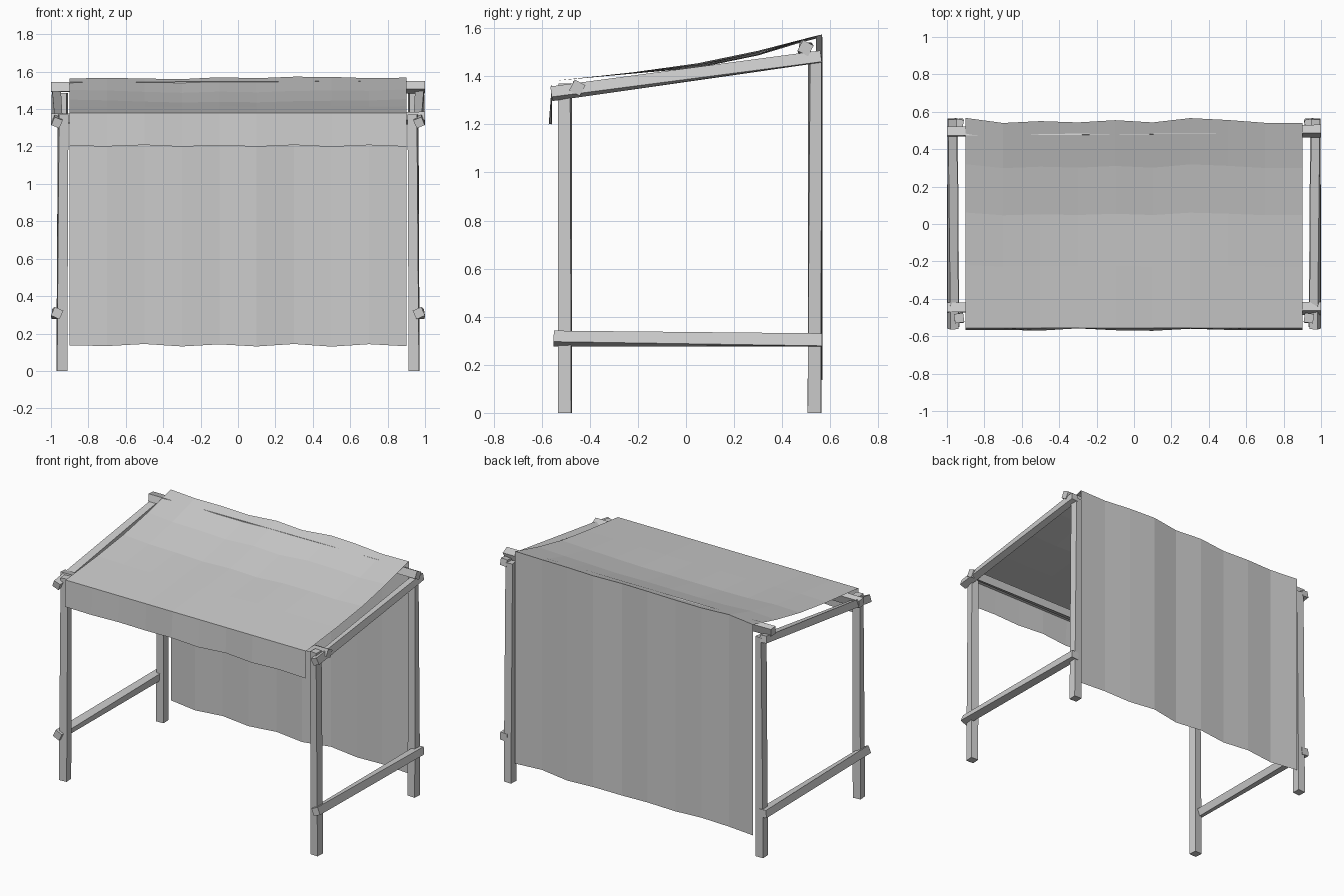
import bpy, bmesh, math
from mathutils import Vector

if "Cube" in bpy.data.objects:
    bpy.data.objects.remove(bpy.data.objects["Cube"])


def make_object(name, bm):
    bmesh.ops.recalc_face_normals(bm, faces=bm.faces)
    mesh = bpy.data.meshes.new(name)
    bm.to_mesh(mesh)
    bm.free()
    ob = bpy.data.objects.new(name, mesh)
    bpy.context.collection.objects.link(ob)
    return ob


def beam(name, start, end, size0=0.055, size1=0.055, roll0=0, roll1=0):
    """Rough four-sided timber whose ends may be rolled differently."""
    a, b = Vector(start), Vector(end)
    d = (b - a).normalized()
    ref = Vector((0, 1, 0)) if abs(d.z) > 0.8 else Vector((0, 0, 1))
    u = d.cross(ref).normalized()
    v = u.cross(d)
    bm = bmesh.new()
    rings = []
    for p, size, roll in ((a, size0, roll0), (b, size1, roll1)):
        ring = []
        for k in range(4):
            t = math.radians(45 + 90 * k + roll)
            r = size * math.sqrt(0.5)
            ring.append(bm.verts.new(p + u * r * math.cos(t) + v * r * math.sin(t)))
        rings.append(ring)
    for k in range(4):
        j = (k + 1) % 4
        bm.faces.new((rings[0][k], rings[0][j], rings[1][j], rings[1][k]))
    bm.faces.new(rings[0])
    bm.faces.new(rings[1])
    return make_object(name, bm)


def cloth(name, rows):
    """Single-layer cloth lofted through rows of points."""
    bm = bmesh.new()
    grid = [[bm.verts.new(p) for p in row] for row in rows]
    for r0, r1 in zip(grid, grid[1:]):
        for i in range(len(r0) - 1):
            bm.faces.new((r0[i], r0[i + 1], r1[i + 1], r1[i]))
    return make_object(name, bm)


# Posts and side rails, left and right
for s, side in ((-1, "left"), (1, "right")):
    beam(f"front_post_{side}", (s * 0.942, -0.503, 0), (s * 0.935, -0.503, 1.37),
         0.055, 0.050, 4 * s, 8 * s)
    beam(f"back_post_{side}", (s * 0.942, 0.535, 0), (s * 0.937, 0.536, 1.485),
         0.055, 0.048, 3 * s, -10 * s)
    beam(f"lower_rail_{side}", (s * 0.967, -0.55, 0.309), (s * 0.970, 0.565, 0.303),
         0.050, 0.052, 24 * s, 4 * s)
    beam(f"roof_rail_{side}", (s * 0.968, -0.56, 1.327), (s * 0.972, 0.562, 1.482),
         0.047, 0.047, 22 * s, 4 * s)

# Cross beams carrying the roof cloth
beam("front_cross_beam", (-1, -0.447, 1.349), (1, -0.452, 1.352), 0.05, 0.05, 4, 28)
beam("back_cross_beam", (-1, 0.495, 1.517), (1, 0.497, 1.517), 0.05, 0.05, 4, 28)

# Cloth edges, ten columns across
xs = [-0.9 + 0.2 * i for i in range(10)]
back_y = [0.567, 0.54, 0.55, 0.543, 0.555, 0.543, 0.566, 0.556, 0.541, 0.541]
back_z = [1.563, 1.567, 1.563, 1.56, 1.57, 1.565, 1.573, 1.572, 1.565, 1.568]
front_wave = [0, 0, -0.004, 0.008, -0.002, -0.005, 0.006, 0, -0.002, 0]
hem = [0, -0.004, 0.007, -0.006, 0.005, -0.006, 0.007, -0.007, 0.006, -0.005]
back_edge = [Vector(p) for p in zip(xs, back_y, back_z)]
front_edge = [Vector((x, -0.557, 1.38)) for x in xs]

# Sagging roof cloth
sag_rows = ((0.3, 0.021, 0.003), (0.55, 0.030, 0.016), (0.78, 0.021, 0.014))
roof = [front_edge]
for t, sag, belly in sag_rows:
    row = []
    for f, b in zip(front_edge, back_edge):
        p = f.lerp(b, t)
        p.z -= sag + belly * (1 - (p.x / 0.9) ** 2)
        row.append(p)
    roof.append(row)
roof.append(back_edge)
cloth("roof_cloth", roof)

# Front valance and back curtain
cloth("front_valance", [front_edge,
                        [(x, -0.566 + w, 1.203 + h * 0.7)
                         for x, w, h in zip(xs, front_wave, hem)]])
cloth("back_curtain", [back_edge,
                       [(x, y, 0.137 + h) for x, y, h in zip(xs, back_y, hem)]])
